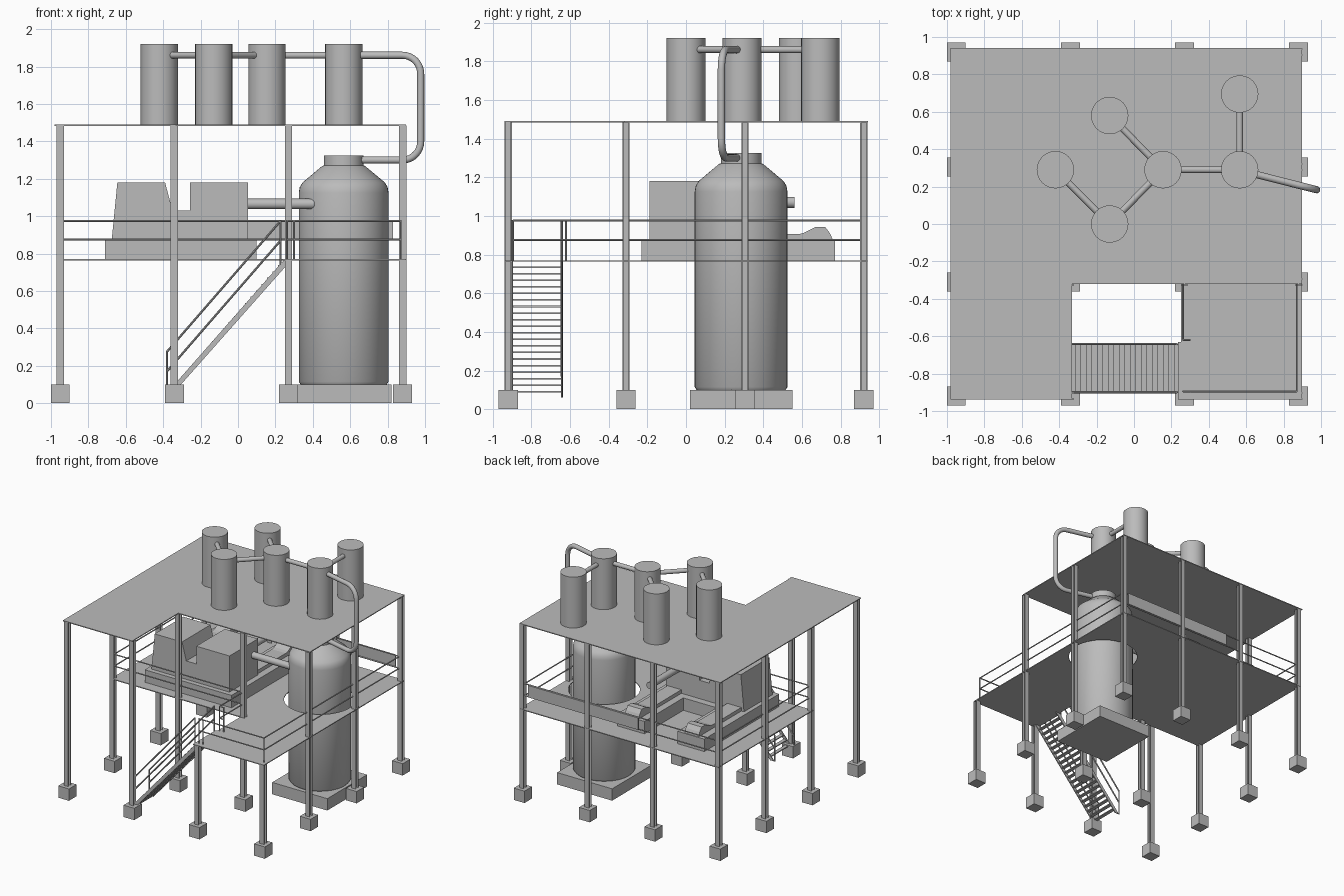
import bpy, bmesh, math
from mathutils import Vector

cube = bpy.data.objects.get("Cube")
if cube:
    bpy.data.objects.remove(cube, do_unlink=True)

grey = bpy.data.materials.new("plain_grey")
grey.use_nodes = True
colour = (0.5, 0.5, 0.5, 1)
grey.diffuse_color = colour
next(n for n in grey.node_tree.nodes if n.type == 'BSDF_PRINCIPLED').inputs["Base Color"].default_value = colour


def finish(name, bm, smooth=False):
    bmesh.ops.recalc_face_normals(bm, faces=bm.faces)
    mesh = bpy.data.meshes.new(name)
    bm.to_mesh(mesh)
    bm.free()
    mesh.materials.append(grey)
    ob = bpy.data.objects.new(name, mesh)
    bpy.context.collection.objects.link(ob)
    if smooth:
        bpy.ops.object.select_all(action='DESELECT')
        ob.select_set(True)
        bpy.context.view_layer.objects.active = ob
        bpy.ops.object.shade_smooth_by_angle(angle=math.radians(35))
    return ob


def add_box(bm, lo, hi):
    verts = bmesh.ops.create_cube(bm, size=1)["verts"]
    for v in verts:
        v.co = Vector([(a + b) / 2 + c * (b - a) for a, b, c in zip(lo, hi, v.co)])


def box(name, lo, hi):
    bm = bmesh.new()
    add_box(bm, lo, hi)
    return finish(name, bm)


def add_rod(bm, a, b, r, sides=8):
    a, b = Vector(a), Vector(b)
    d = b - a
    verts = bmesh.ops.create_cone(bm, cap_ends=True, segments=sides, radius1=r, radius2=r, depth=d.length)["verts"]
    turn = d.to_track_quat('Z', 'Y')
    for v in verts:
        v.co = turn @ v.co + (a + b) / 2


def rod(name, a, b, r):
    bm = bmesh.new()
    add_rod(bm, a, b, r, 24)
    return finish(name, bm, True)


def prism(name, points, shift):
    """Extrude a closed outline of 3D points."""
    bm = bmesh.new()
    face = bm.faces.new([bm.verts.new(p) for p in points])
    new = bmesh.ops.extrude_face_region(bm, geom=[face])["geom"]
    bmesh.ops.translate(bm, vec=shift, verts=[g for g in new if isinstance(g, bmesh.types.BMVert)])
    return finish(name, bm)


def lathe(name, profile, x, y, steps=48):
    bm = bmesh.new()
    verts = [bm.verts.new((x + r, y, z)) for r, z in profile]
    edges = [bm.edges.new(p) for p in zip(verts, verts[1:])]
    bmesh.ops.spin(bm, geom=verts + edges, cent=(x, y, 0), axis=(0, 0, 1), angle=math.tau, steps=steps)
    bmesh.ops.remove_doubles(bm, verts=bm.verts, dist=0.0005)
    return finish(name, bm, True)


def slab(name, outline, z, hole=None):
    """Thin plate filled from an outline and an optional round hole."""
    bm = bmesh.new()
    loops = [outline]
    if hole:
        hx, hy, r = hole
        loops.append([(hx + r * math.cos(i * math.tau / 48), hy + r * math.sin(i * math.tau / 48)) for i in range(48)])
    edges = []
    for loop in loops:
        vs = [bm.verts.new((x, y, z)) for x, y in loop]
        edges += [bm.edges.new((vs[i - 1], vs[i])) for i in range(len(vs))]
    bmesh.ops.triangle_fill(bm, edges=edges, use_beauty=True)
    new = bmesh.ops.extrude_face_region(bm, geom=bm.faces[:])["geom"]
    bmesh.ops.translate(bm, vec=(0, 0, -0.007), verts=[g for g in new if isinstance(g, bmesh.types.BMVert)])
    return finish(name, bm)


ROOF, DECK = 1.49, 0.77
XS = (-0.95, -0.34, 0.27, 0.88)
YS = (-0.92, -0.31, 0.305, 0.92)
VX, VY = 0.565, 0.285

# Footings and H-section columns
for i, x in enumerate(XS):
    for j, y in enumerate(YS):
        if j == 2 and i in (1, 2):
            continue
        top = DECK if j == 0 and i > 1 else ROOF
        box("footing", (x - .05, y - .05, 0), (x + .05, y + .05, .1))
        bm = bmesh.new()
        for s in (-1, 1):
            add_box(bm, (x - .02, y + s * .016 - .003, .1), (x + .02, y + s * .016 + .003, top - .005))
        add_box(bm, (x - .003, y - .014, .1), (x + .003, y + .014, top - .005))
        finish("column", bm)

# Roof and deck plates
L, R, F, B = -0.98, 0.897, -0.938, 0.942
slab("roof", [(L, F), (-.332, F), (-.332, -.322), (R, -.322), (R, B), (L, B)], ROOF)
slab("deck", [(L + .02, -.322), (.25, -.322), (.25, -.63), (.235, -.63), (.235, F), (R, F), (R, B), (L + .02, B)],
     DECK, (VX, VY, .275))

# Deck railings
bm = bmesh.new()
path = [(.3, -.895), (.87, -.895), (.87, .91), (-.94, .91), (-.94, -.31), (.262, -.31), (.262, -.62), (.3, -.62)]
for z in (.875, .975):
    for a, b in zip(path, path[1:]):
        add_rod(bm, (*a, z), (*b, z), .005)
    add_rod(bm, (.262, -.895, z), (.3, -.895, z), .005)
for x in (.262, .3):
    for y in (-.895, -.62):
        add_rod(bm, (x, y, DECK), (x, y, .978), .005)
add_rod(bm, (.87, -.895, DECK), (.87, -.895, .978), .005)
finish("deck_railing", bm)
box("railing_panel", (-.2, .915, .875), (.83, .923, .975))

# Stairs with stringers, treads and handrails
Y0, Y1 = -.9, -.642
for y in (Y0, Y1):
    prism("stair_stringer", [(-.375, y - .004, .06), (-.34, y - .004, .06), (.285, y - .004, DECK - .005),
                             (.245, y - .004, DECK - .005)], (0, .008, 0))
    bm = bmesh.new()
    for z in (.17, .275):
        add_rod(bm, (-.38, y, z), (.228, y, z + .7), .006)
    add_rod(bm, (-.38, y, .06), (-.38, y, .278), .005)
    add_rod(bm, (.228, y, DECK - .03), (.228, y, .978), .005)
    finish("stair_handrail", bm)
bm = bmesh.new()
for i in range(20):
    t = i / 19
    x, z = -.33 + t * .56, .09 + t * .645
    add_box(bm, (x - .015, Y0, z - .004), (x + .015, Y1, z + .004))
finish("stair_treads", bm)

# Large vessel on its pad
box("vessel_pad", (VX - .26, VY - .265, 0), (VX + .255, VY + .265, .1))
lathe("vessel", [(0, .1), (.23, .1), (.24, .115), (.24, 1.125), (.235, 1.155), (.22, 1.18), (.19, 1.205), (.115, 1.268),
                 (.105, 1.272), (.105, 1.325), (0, 1.325)], VX, VY)

# Roof tanks and their links
tanks = [(-.42, .29), (-.13, .58), (-.13, 0), (.155, .29), (.565, .29), (.565, .695)]
for x, y in tanks:
    rod("roof_tank", (x, y, ROOF), (x, y, 1.92), .1)
for a, b in ((0, 2), (2, 3), (1, 3), (3, 4), (4, 5)):
    rod("tank_link_pipe", (*tanks[a], 1.86), (*tanks[b], 1.86), .018)

# Bent pipe from the last tank down to the vessel neck
start, out = Vector((.565, .287, 0)), Vector((.977, .183, 0))
run = out - start
reach, bend = run.length, .1
section = [(0, 1.86)]
for cz, a0 in ((1.86 - bend, 90), (1.3 + bend, 0)):
    for k in range(9):
        a = math.radians(a0 - k * 90 / 8)
        section.append((reach - bend + bend * math.cos(a), cz + bend * math.sin(a)))
section.append((0, 1.3))
across = run.normalized()
side = Vector((-across.y, across.x, 0))
bm = bmesh.new()
rings = []
for i, (d, z) in enumerate(section):
    p0, p1 = section[max(i - 1, 0)], section[min(i + 1, len(section) - 1)]
    t = Vector((p1[0] - p0[0], p1[1] - p0[1])).normalized()
    if d == 0:
        t = Vector((1 if i == 0 else -1, 0))
    normal = across * -t.y + Vector((0, 0, t.x))
    centre = start + across * d + Vector((0, 0, z))
    rings.append([bm.verts.new(centre + .019 * (side * math.cos(a) + normal * math.sin(a)))
                  for a in (k * math.tau / 16 for k in range(16))])
for r0, r1 in zip(rings, rings[1:]):
    for k in range(16):
        bm.faces.new((r0[k - 1], r0[k], r1[k], r1[k - 1]))
bm.faces.new(rings[0])
bm.faces.new(rings[-1])
finish("downpipe", bm, True)

# Notched machine on its base
box("machine_base", (-.71, -.23, DECK), (.1, .25, .875))
outline = [(-.675, .875), (-.645, 1.18), (-.39, 1.18), (-.35, 1.03), (-.257, 1.03), (-.257, 1.18), (.053, 1.18), (.053, .875)]
prism("machine_body", [(x, -.19, z) for x, z in outline], (0, .38, 0))
rod("machine_to_vessel_pipe", (.05, .13, 1.065), (.42, .13, 1.065), .028)
rod("machine_rear_pipe", (-.05, .18, 1.07), (-.05, .56, 1.07), .028)

# Curved rear chutes on pads
ramp = [(.19, .875), (.19, .905), (.58, .905), (.61, .912), (.64, .928), (.67, .942), (.72, .942), (.745, .91), (.76, .875)]
for x0, x1 in ((-.71, -.46), (-.15, .1)):
    box("chute_pad", (x0, .25, DECK), (x1, .77, .875))
    prism("chute", [(x0 + .06, y, z) for y, z in ramp], (x1 - x0 - .12, 0, 0))
